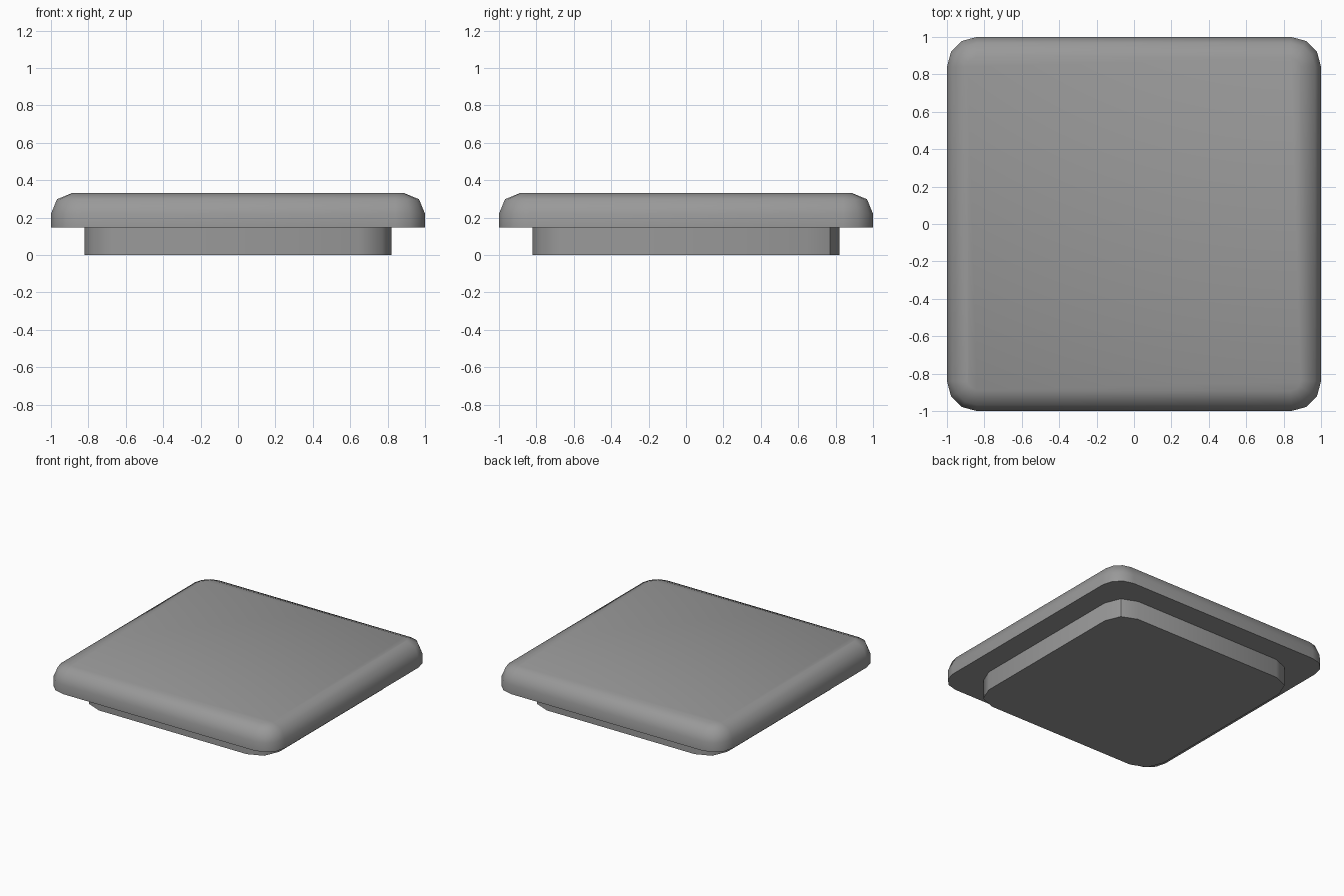
import bpy, bmesh
from math import cos, sin, pi, radians

if "Cube" in bpy.data.objects:
    bpy.data.objects.remove(bpy.data.objects["Cube"])

# Dark grey finish
grey = bpy.data.materials.new("dark_grey")
grey.diffuse_color = (0.32, 0.32, 0.32, 1.0)
grey.use_nodes = True
grey.node_tree.nodes["Principled BSDF"].inputs["Base Color"].default_value = grey.diffuse_color


def rounded_square(half, radius, segments):
    """Outline of a square with rounded corners, counter-clockwise."""
    pts = []
    for q in range(4):
        a0 = q * pi / 2
        cx = (half - radius) * (1 if q in (0, 3) else -1)
        cy = (half - radius) * (1 if q in (0, 1) else -1)
        for i in range(segments + 1):
            a = a0 + i * pi / 2 / segments
            pts.append((cx + radius * cos(a), cy + radius * sin(a)))
    return pts


def slab(name, layers, segments, seam=None):
    """Stack rounded-square rings given as (half width, corner radius, z)."""
    bm = bmesh.new()
    rings = [[bm.verts.new((x, y, z)) for x, y in rounded_square(h, r, segments)]
             for h, r, z in layers]
    n = len(rings[0])
    for low, high in zip(rings, rings[1:]):
        for i in range(n):
            j = (i + 1) % n
            bm.faces.new((low[i], low[j], high[j], high[i]))
    bm.faces.new(rings[0][::-1])
    bm.faces.new(rings[-1])
    if seam is not None:
        bm.edges.get((rings[0][seam], rings[-1][seam])).smooth = False
    mesh = bpy.data.meshes.new(name)
    bm.to_mesh(mesh)
    bm.free()
    mesh.materials.append(grey)
    obj = bpy.data.objects.new(name, mesh)
    bpy.context.collection.objects.link(obj)
    bpy.ops.object.select_all(action='DESELECT')
    obj.select_set(True)
    bpy.context.view_layer.objects.active = obj
    bpy.ops.object.shade_smooth_by_angle(angle=radians(50))
    return obj


# Lower plug, with one crisp seam at the back right corner
slab("base_plug", [(0.82, 0.17, 0.0), (0.82, 0.17, 0.148)], 2, seam=1)

# Wide lid with a two-step rounded upper rim
rim = 0.11
lid_layers = [(1.0, 0.16, 0.148)]
for k in range(3):
    a = k * pi / 4
    inset = rim * (1 - cos(a))
    lid_layers.append((1.0 - inset, 0.16 - inset, 0.22 + rim * sin(a)))
slab("lid", lid_layers, 3)
